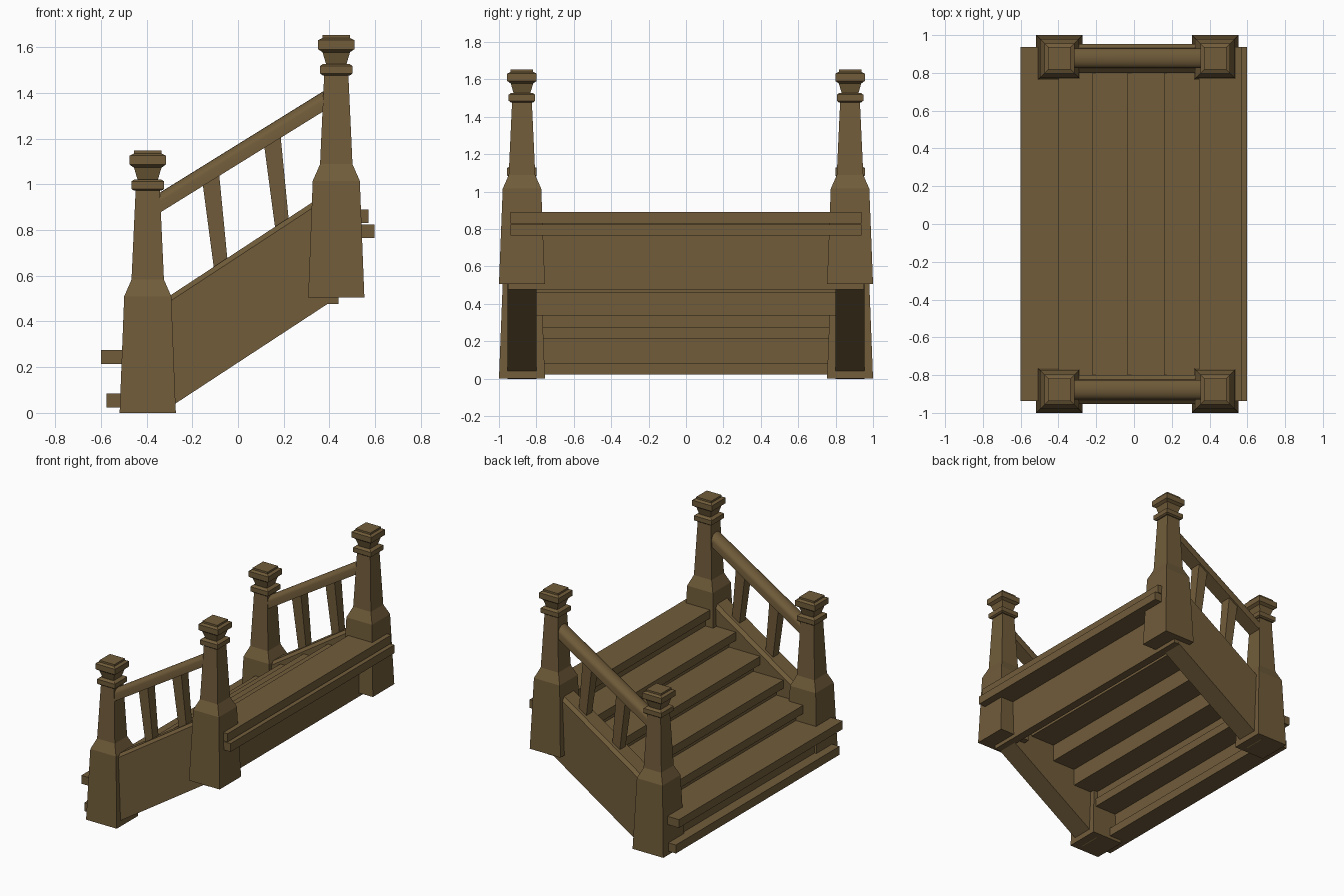
import bpy, bmesh, math

cube = bpy.data.objects.get("Cube")
if cube:
    bpy.data.objects.remove(cube)

wood = bpy.data.materials.new("brown wood")
wood.use_nodes = True
COLOUR = (0.165, 0.107, 0.042, 1)
wood.diffuse_color = COLOUR
bsdf = wood.node_tree.nodes["Principled BSDF"]
bsdf.inputs["Base Color"].default_value = COLOUR
bsdf.inputs["Roughness"].default_value = 0.9


def finish(name, bm):
    bmesh.ops.recalc_face_normals(bm, faces=bm.faces)
    mesh = bpy.data.meshes.new(name)
    bm.to_mesh(mesh)
    bm.free()
    mesh.materials.append(wood)
    obj = bpy.data.objects.new(name, mesh)
    bpy.context.collection.objects.link(obj)
    return obj


def loft(name, rings):
    """Skin a closed solid through equal-length rings of points."""
    bm = bmesh.new()
    loops = [[bm.verts.new(p) for p in ring] for ring in rings]
    n = len(loops[0])
    for a, b in zip(loops, loops[1:]):
        for i in range(n):
            j = (i + 1) % n
            bm.faces.new((a[i], a[j], b[j], b[i]))
    bm.faces.new(loops[0])
    bm.faces.new(loops[-1])
    return finish(name, bm)


def board(name, x0, x1, half_y, z0, z1):
    bm = bmesh.new()
    bmesh.ops.create_cube(bm, size=1)
    bmesh.ops.scale(bm, vec=(x1 - x0, 2 * half_y, z1 - z0), verts=bm.verts)
    bmesh.ops.translate(bm, vec=((x0 + x1) / 2, 0, (z0 + z1) / 2), verts=bm.verts)
    return finish(name, bm)


# Newel post outline: (height, half width)
POST = [(0, .123), (.51, .103), (.583, .071), (.972, .053), (.972, .06),
        (.98, .071), (1.013, .071), (1.022, .058), (1.022, .045),
        (1.073, .06), (1.086, .079), (1.126, .079), (1.135, .06), (1.148, .06)]
POST_Y = .877
CORNERS = ((-1, -1), (1, -1), (1, 1), (-1, 1))


def post(name, x, y, z):
    loft(name, [[(x + sx * h, y + sy * h, z + k) for sx, sy in CORNERS]
                for k, h in POST])


# Sloping side panel with a chamfered top edge
SLOPE = .655


def stringer(name, y):
    rings = []
    for x in (-.34, .43):
        low = .04 + SLOPE * (x + .275)
        high = .515 + SLOPE * (x + .295)
        rings.append([(x, y + dy, z) for dy, z in (
            (-.077, low), (.077, low), (.077, high - .025),
            (.055, high), (-.055, high), (-.077, high - .025))])
    loft(name, rings)


# Handrail from post to post: flat underside, upright sides, rounded top
def handrail(name, y):
    arc = [math.pi * i / 10 for i in range(11)]
    section = [(-.052, 0), (.052, 0)]
    section += [(.052 * math.cos(a), .048 + .04 * math.sin(a)) for a in arc]
    rings = []
    for x in (-.40, .43):
        base = .879 + .62 * (x + .337)
        rings.append([(x, y + dy, base + dz) for dy, dz in section])
    obj = loft(name, rings)
    bpy.ops.object.select_all(action='DESELECT')
    obj.select_set(True)
    bpy.context.view_layer.objects.active = obj
    bpy.ops.object.shade_smooth_by_angle(angle=math.radians(40))


# Leaning baluster, slightly wider at the top
def baluster(name, x, y):
    rings = []
    for dx, half, z0 in ((.005, .029, .60), (-.043, .036, 1.05)):
        cx = x + dx
        rings.append([(cx + sx * half, y + sy * half * 1.1,
                       z0 + SLOPE * (cx + sx * half + .1))
                      for sx, sy in CORNERS])
    loft(name, rings)


for side, s in (("right", -1), ("left", 1)):
    y = s * POST_Y
    post(f"lower_post_{side}", -.395, y, 0)
    post(f"upper_post_{side}", .43, y, .505)
    stringer(f"side_panel_{side}", y)
    handrail(f"handrail_{side}", y)
    baluster(f"lower_baluster_{side}", -.077, y)
    baluster(f"upper_baluster_{side}", .191, y)

# Treads and risers
FRONTS = [-.60, -.40, -.22, -.035, .16, .345]
RISE, THICK = .123, .06
for i, x in enumerate(FRONTS):
    top = .275 + RISE * i
    first, last = i == 0, i == len(FRONTS) - 1
    back = .572 if last else FRONTS[i + 1] + (.10 if first else .06)
    wide = .937 if first or last else .82
    board(f"tread_{i + 1}", x, back, wide, top - THICK, top)
    # The lowest riser stands on the foot board, the next on the first tread
    setback = .10 if first else .055
    below = top - RISE - (THICK if i > 1 else .008)
    if first:
        below = .08
    board(f"riser_{i + 1}", x + setback, x + setback + .028, .82,
          below, top - THICK + .005)

# Boards at the foot and at the back of the flight
board("foot_board", -.575, -.42, .937, .023, .084)
board("back_ledge", .40, .597, .937, .765, .825)
board("back_panel", .38, .44, .953, .477, .835)
